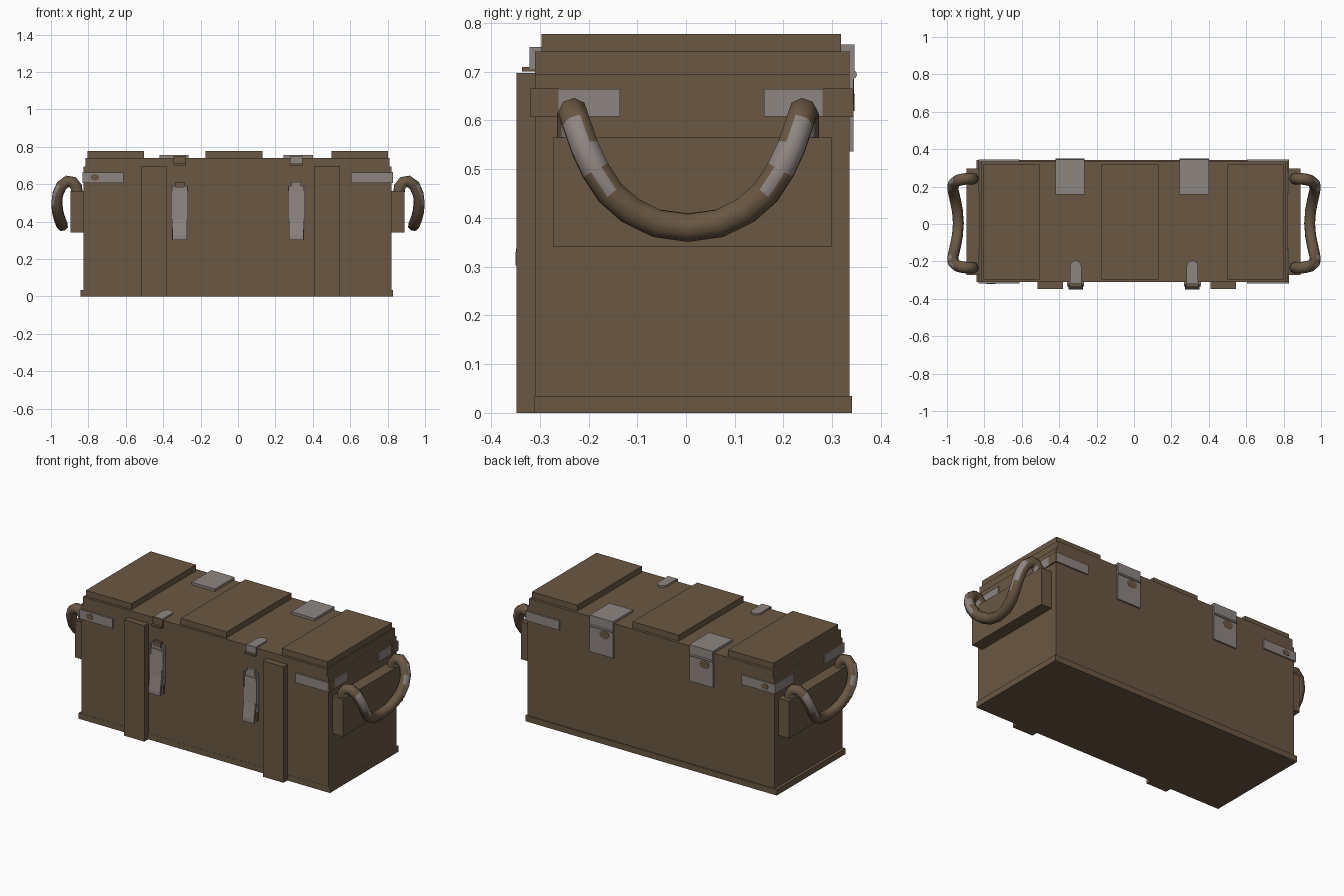
import bpy, bmesh, math
from mathutils import Vector

if "Cube" in bpy.data.objects:
    bpy.data.objects.remove(bpy.data.objects["Cube"])


def make_mat(name, rgb):
    m = bpy.data.materials.new(name)
    m.diffuse_color = (*rgb, 1)
    m.use_nodes = True
    m.node_tree.nodes["Principled BSDF"].inputs["Base Color"].default_value = m.diffuse_color
    return m


BROWN = make_mat("brown wood", (0.145, 0.096, 0.056))
GREY = make_mat("worn grey metal", (0.27, 0.238, 0.222))


def finish(bm, name, mat):
    bmesh.ops.recalc_face_normals(bm, faces=bm.faces[:])
    me = bpy.data.meshes.new(name)
    bm.to_mesh(me)
    bm.free()
    me.materials.append(mat)
    ob = bpy.data.objects.new(name, me)
    bpy.context.collection.objects.link(ob)
    return ob


def box(name, x0, x1, y0, y1, z0, z1, mat=BROWN):
    bm = bmesh.new()
    bmesh.ops.create_cube(bm, size=1)
    for v in bm.verts:
        v.co = Vector(((x0 + x1) / 2 + v.co.x * (x1 - x0),
                       (y0 + y1) / 2 + v.co.y * (y1 - y0),
                       (z0 + z1) / 2 + v.co.z * (z1 - z0)))
    return finish(bm, name, mat)


def prism(name, pts, depth, mat):
    """Extrude a closed 3D outline along the depth vector."""
    bm = bmesh.new()
    f = bm.faces.new([bm.verts.new(p) for p in pts])
    r = bmesh.ops.extrude_face_region(bm, geom=[f])
    bmesh.ops.translate(bm, vec=depth,
                        verts=[g for g in r["geom"] if isinstance(g, bmesh.types.BMVert)])
    return finish(bm, name, mat)


# Chest body, base board and lid
box("chest_body", -0.825, 0.82, -0.31, 0.335, 0, 0.695)
box("base_board", -0.843, 0.83, -0.311, 0.341, 0, 0.035)
box("lid", -0.815, 0.81, -0.31, 0.335, 0.695, 0.741)

# Three boards on the lid, two battens on the front
for x0, x1 in ((-0.805, -0.502), (-0.174, 0.132), (0.5, 0.803)):
    box("lid_board", x0, x1, -0.296, 0.318, 0.74, 0.777)
for x0, x1 in ((-0.515, -0.38), (0.41, 0.546)):
    box("front_batten", x0, x1, -0.348, -0.309, 0, 0.697)

# Corner straps
for s in (-1, 1):
    xo, xi = s * 0.829 - 0.003, s * 0.608 - 0.003
    xw = s * 0.8 - 0.003
    for y_out, y_in, y_paint, y_wall in ((-0.319, -0.135, -0.262, -0.3), (0.344, 0.16, 0.28, 0.32)):
        box("corner_strap_long", min(xo, xi), max(xo, xi),
            min(y_out, y_wall), max(y_out, y_wall), 0.608, 0.664, GREY)
        box("corner_strap_side", min(xo, xw), max(xo, xw),
            min(y_wall, y_in), max(y_wall, y_in), 0.608, 0.664, GREY)
        if s > 0:  # worn paint on the strap ends
            box("strap_paint", 0.82, 0.828, min(y_out, y_paint), max(y_out, y_paint), 0.607, 0.665)
        else:      # round stain
            d = -0.002 if y_out < 0 else 0.002
            prism("strap_stain", [(-0.765 + 0.024 * math.cos(a * math.pi / 4), y_out,
                                   0.637 + 0.018 * math.sin(a * math.pi / 4)) for a in range(8)],
                  (0, d, 0), BROWN)

# Hinges: top leaf, bent rear leaf, knuckle and lower leaf
for cx in (-0.342, 0.322):
    w = 0.078
    box("hinge_top_leaf", cx - w, cx + w, 0.157, 0.346, 0.74, 0.756, GREY)
    box("hinge_rear_leaf", cx - w, cx + w, 0.334, 0.346, 0.7, 0.745, GREY)
    box("hinge_lower_leaf", cx - w, cx + w, 0.334, 0.344, 0.536, 0.692, GREY)
    prism("hinge_knuckle", [(cx - w, 0.342 + 0.009 * math.cos(a * math.pi / 4),
                             0.694 + 0.009 * math.sin(a * math.pi / 4)) for a in range(8)],
          (2 * w, 0, 0), GREY)
    prism("hinge_stain", [(cx - 0.02 + 0.035 * math.cos(a * math.pi / 4), 0.344,
                           0.66 + 0.025 * math.sin(a * math.pi / 4)) for a in range(8)],
          (0, 0.001, 0), BROWN)

# Toggle latches and their catches on the lid
for cx in (-0.312, 0.312):
    left = cx < 0
    box("latch_plate", cx - 0.045, cx + 0.045, -0.321, -0.309, 0.36, 0.592, GREY)
    box("latch_plate_foot", cx - 0.04, cx + 0.04, -0.321, -0.309, 0.305, 0.36, BROWN)
    prism("latch_lever", [(cx - 0.039, y, z) for y, z in
                          ((-0.32, 0.565), (-0.327, 0.565), (-0.338, 0.41), (-0.35, 0.325),
                           (-0.35, 0.302), (-0.342, 0.302), (-0.324, 0.41))],
          (0.078, 0, 0), GREY)
    for s in (-1, 1):
        box("latch_rail", cx + s * 0.042 - 0.004, cx + s * 0.042 + 0.004,
            -0.334, -0.31, 0.41, 0.59, GREY)
    box("latch_loop", cx - 0.025, cx + 0.025, -0.325, -0.309, 0.58, 0.612, BROWN if left else GREY)
    # Rounded tab lying on the lid, with its bent front and hook
    tab = [(cx - 0.03, -0.318), (cx + 0.03, -0.318)]
    tab += [(cx + 0.03 * math.cos(a * math.pi / 6), -0.225 + 0.03 * math.sin(a * math.pi / 6))
            for a in range(7)]
    prism("catch_tab", [(x, y, 0.74) for x, y in tab], (0, 0, 0.011), GREY)
    box("catch_front", cx - 0.033, cx + 0.033, -0.321, -0.309, 0.705, 0.751, BROWN if left else GREY)
    box("catch_hook", cx - 0.033, cx + 0.033, -0.336, -0.309, 0.7, 0.71, BROWN)

# Handle blocks and rope handles
half = [(.857, .238, .54), (.862, .238, .585), (.882, .238, .611), (.91, .236, .616),
        (.942, .228, .592), (.962, .212, .545), (.967, .19, .498), (.962, .16, .452),
        (.952, .118, .415), (.942, .065, .389), (.937, 0, .38)]
path = [(x, -y, z) for x, y, z in half] + half[-2::-1]
for s in (-1, 1):
    a, b = sorted((s * 0.81 - 0.003, s * 0.893 - 0.002))
    box("handle_block", a, b, -0.273, 0.298, 0.341, 0.565)
    cu = bpy.data.curves.new("rope_handle", "CURVE")
    cu.dimensions = "3D"
    cu.bevel_depth = 0.031
    cu.bevel_resolution = 2
    cu.use_fill_caps = True
    sp = cu.splines.new("POLY")
    sp.points.add(len(path) - 1)
    for p, (x, y, z) in zip(sp.points, path):
        p.co = (s * (x + 0.002), y + 0.004, z, 1)
    ob = bpy.data.objects.new("rope_handle", cu)
    bpy.context.collection.objects.link(ob)
    bpy.ops.object.select_all(action="DESELECT")
    ob.select_set(True)
    bpy.context.view_layer.objects.active = ob
    bpy.ops.object.convert(target="MESH")
    ob = bpy.context.view_layer.objects.active
    ob.data.materials.clear()
    ob.data.materials.append(BROWN)
    ob.data.materials.append(GREY)
    # Worn patches on the outward side of both arms
    for f in ob.data.polygons:
        if f.normal.x * s > 0.65 and 0.47 < f.center.z < 0.61:
            f.material_index = 1
    bpy.ops.object.shade_smooth_by_angle(angle=math.radians(60))
